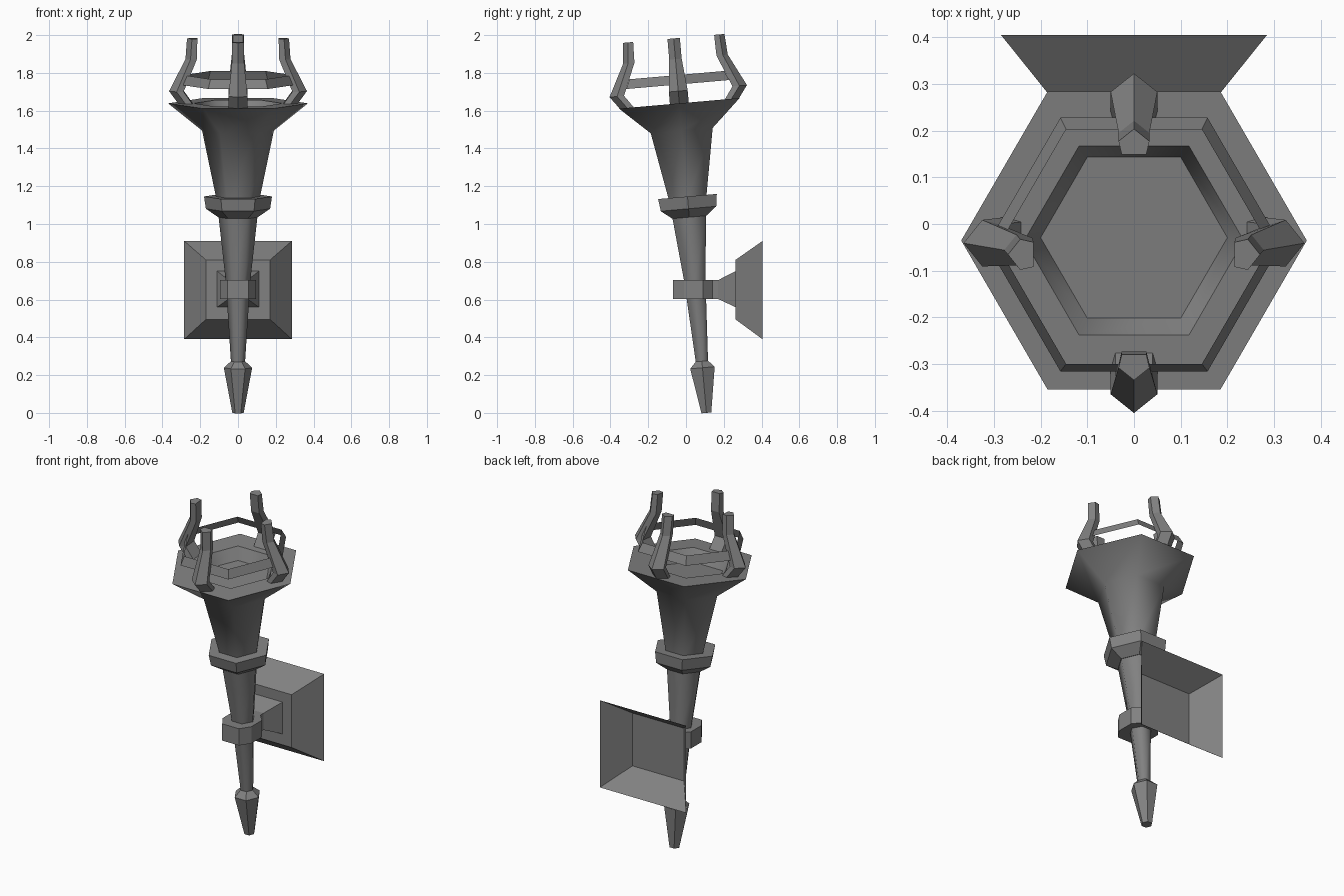
import bpy
import bmesh
from math import cos, sin, pi, radians
from mathutils import Matrix, Vector

if "Cube" in bpy.data.objects:
    bpy.data.objects.remove(bpy.data.objects["Cube"])

# One dark iron colour for every part
iron = bpy.data.materials.new("dark_iron")
iron.use_nodes = True
GREY = (0.22, 0.22, 0.22, 1)
iron.diffuse_color = GREY
iron.node_tree.nodes["Principled BSDF"].inputs["Base Color"].default_value = GREY

# The torch leans forward from its foot
LEAN = Matrix.Translation((0, 0.108, 0)) @ Matrix.Rotation(radians(5), 4, "X")
RIM = 1.645


def loft(name, rings, place=Matrix(), cap_start=True, cap_end=True, smooth=0):
    """Skin a list of equal point loops and optionally close the ends."""
    bm = bmesh.new()
    loops = [[bm.verts.new(p) for p in ring] for ring in rings]
    for a, b in zip(loops, loops[1:]):
        for i in range(len(a)):
            j = (i + 1) % len(a)
            bm.faces.new((a[i], a[j], b[j], b[i]))
    if cap_start:
        bm.faces.new(loops[0][::-1])
    if cap_end:
        bm.faces.new(loops[-1])
    bmesh.ops.transform(bm, matrix=place, verts=bm.verts)
    if cap_start and cap_end:
        bmesh.ops.recalc_face_normals(bm, faces=bm.faces)
    mesh = bpy.data.meshes.new(name)
    bm.to_mesh(mesh)
    bm.free()
    mesh.materials.append(iron)
    if smooth:
        mesh.polygons.foreach_set("use_smooth", [True] * len(mesh.polygons))
        mesh.set_sharp_from_angle(angle=radians(smooth))
    obj = bpy.data.objects.new(name, mesh)
    bpy.context.collection.objects.link(obj)
    return obj


def hexagons(profile):
    """Six-sided loops from (radius, height) pairs."""
    return [[(r * cos(i * pi / 3), r * sin(i * pi / 3), z) for i in range(6)]
            for r, z in profile]


def rectangle(half_x, y, low, high):
    return [(-half_x, y, low), (half_x, y, low), (half_x, y, high), (-half_x, y, high)]


# Torch body
loft("foot_spike", hexagons([(0.03, 0), (0.075, 0.24), (0.037, 0.275)]), LEAN)
loft("shaft", hexagons([(0.037, 0.265), (0.066, 0.71), (0.105, 1.06)]), LEAN, smooth=65)
loft("collar", hexagons([(0.105, 1.04), (0.17, 1.085), (0.18, 1.15), (0.11, 1.15)]), LEAN)

# Flared cup with a flat rim and a shallow recess
loft("cup", hexagons([(0.115, 1.14), (0.19, 1.5), (0.37, RIM), (0.235, RIM),
                      (0.2, RIM - 0.07)]), LEAN, smooth=65)

# Thin open band held between the prongs
loft("basket_band", hexagons([(0.315, 1.745), (0.291, 1.795)]), LEAN,
     cap_start=False, cap_end=False)

# Four bent prongs with a ridge on the outer side: inner, outer, half width, height
STATIONS = [(0.235, 0.31, 0.05, -0.01), (0.288, 0.365, 0.05, 0.065),
            (0.218, 0.278, 0.033, 0.235), (0.215, 0.27, 0.033, 0.345)]
sections = [[(inner, -0.8 * w, z), (outer - 0.8 * w, -w, z), (outer, 0, z),
             (outer - 0.8 * w, w, z), (inner, 0.8 * w, z)]
            for inner, outer, w, z in STATIONS]
for i, side in enumerate(("left", "back", "right", "front")):
    turn = Matrix.Translation((0, 0, RIM)) @ Matrix.Rotation(i * pi / 2, 4, "Z")
    loft(side + "_prong", sections, LEAN @ turn)

# Wall plate, hollow and open at the back
loft("wall_plate", [rectangle(0.285, 0.405, 0.39, 0.91),
                    rectangle(0.17, 0.262, 0.495, 0.81)], cap_start=False)

# Bracket: flared base on the plate and a clasp around the shaft
loft("bracket_base", [rectangle(0.11, 0.262, 0.56, 0.75),
                      rectangle(0.05, 0.17, 0.603, 0.703)])
half = [(0.055, -0.07), (0.095, -0.01), (0.095, 0.09), (0.05, 0.14), (0.05, 0.18)]
outline = half + [(-x, y) for x, y in reversed(half)]
loft("clasp", [[(x, y, z) for x, y in outline] for z in (0.603, 0.703)])
